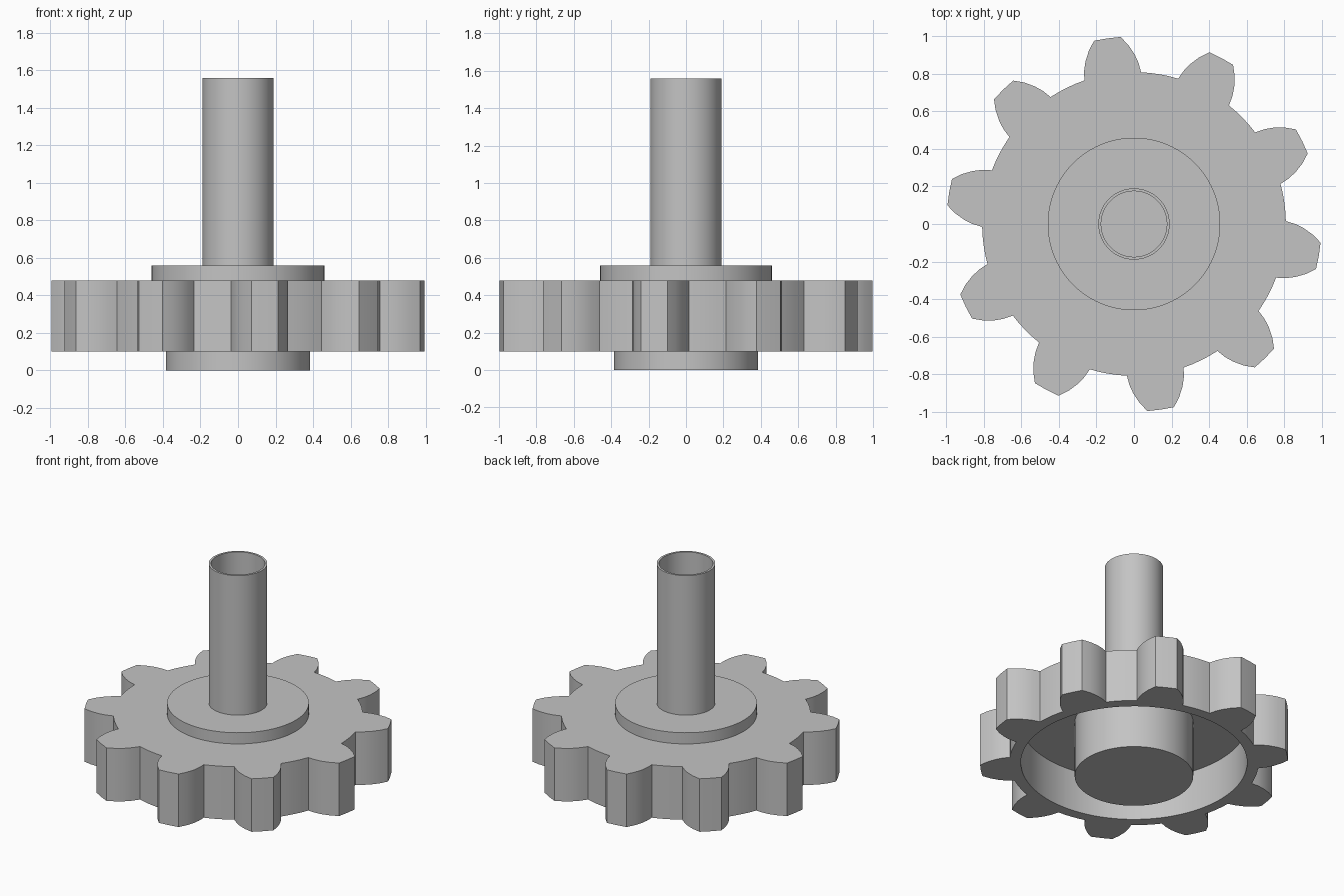
import bpy
import bmesh
from math import cos, sin, radians

if "Cube" in bpy.data.objects:
    bpy.data.objects.remove(bpy.data.objects["Cube"], do_unlink=True)

GREY = (0.55, 0.55, 0.55, 1)
grey = bpy.data.materials.new("plain grey")
grey.use_nodes = True
grey.diffuse_color = GREY
grey.node_tree.nodes["Principled BSDF"].inputs["Base Color"].default_value = GREY


def circle(radius, angles):
    return [(radius, a) for a in angles]


def loft(name, rings):
    """Join rings of (radius, degrees) points at given heights; cap both ends."""
    bm = bmesh.new()
    loops = [[bm.verts.new((r * cos(radians(a)), r * sin(radians(a)), z))
              for r, a in ring] for ring, z in rings]
    n = len(loops[0])
    for low, high in zip(loops, loops[1:]):
        for i in range(n):
            j = (i + 1) % n
            bm.faces.new((low[i], low[j], high[j], high[i]))
    bm.faces.new(loops[0])
    bm.faces.new(loops[-1])
    bmesh.ops.recalc_face_normals(bm, faces=bm.faces)
    mesh = bpy.data.meshes.new(name)
    bm.to_mesh(mesh)
    bm.free()
    mesh.materials.append(grey)
    obj = bpy.data.objects.new(name, mesh)
    bpy.context.collection.objects.link(obj)
    bpy.ops.object.select_all(action="DESELECT")
    obj.select_set(True)
    bpy.context.view_layer.objects.active = obj
    bpy.ops.object.shade_smooth_by_angle(angle=radians(25))
    return obj


# Toothed outline: curved flanks, rounded tip and root arcs
TEETH = 10
PITCH = 360 / TEETH
FIRST_TOOTH = -9.8
flank = [(0.81, 10.9), (0.86, 9.8), (0.905, 8.4), (0.955, 6.4), (1.0, 4.1)]
tooth = [(r, -a) for r, a in flank] + [(1.0, 0)] + flank[::-1]
root_gap = PITCH - 2 * flank[0][1]
tooth += [(0.81, flank[0][1] + root_gap * k / 4) for k in (1, 2, 3)]
outline = [(r, a + FIRST_TOOTH + PITCH * i) for i in range(TEETH) for r, a in tooth]

# Gear wheel, hollowed from below
recess = circle(0.735, [a for r, a in outline])
loft("gear_wheel", [(outline, 0.48), (outline, 0.10), (recess, 0.10), (recess, 0.40)])

# Round parts on the axis
round_angles = [360 * i / 96 for i in range(96)]


def turned(name, steps):
    loft(name, [(circle(r, round_angles), z) for r, z in steps])


turned("lower_hub", [(0.385, 0), (0.385, 0.42)])
turned("upper_flange", [(0.46, 0.46), (0.46, 0.56)])
turned("hollow_shaft", [(0.19, 0.50), (0.19, 1.56), (0.175, 1.56), (0.175, 0.57)])
